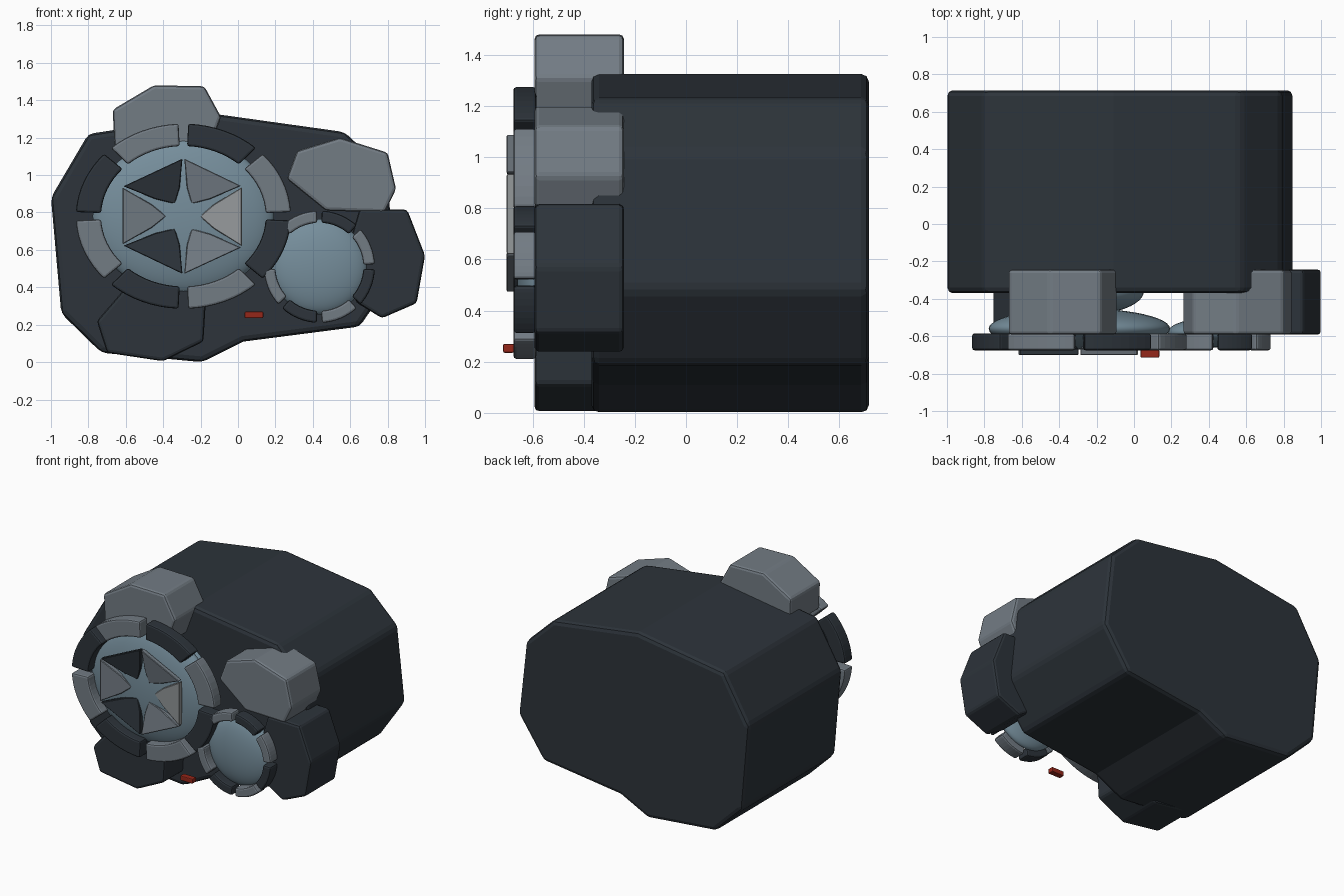
import bpy, bmesh
from math import cos, sin, pi, radians, hypot, atan2

if "Cube" in bpy.data.objects:
    bpy.data.objects.remove(bpy.data.objects["Cube"])


def material(name, r, g, b):
    m = bpy.data.materials.new(name)
    m.diffuse_color = (r, g, b, 1)
    m.use_nodes = True
    m.node_tree.nodes["Principled BSDF"].inputs["Base Color"].default_value = m.diffuse_color
    return m


DARK = material("dark_stone", 0.026, 0.034, 0.043)
LIGHT = material("light_stone", 0.17, 0.20, 0.23)
PALE = material("pale_stone", 0.30, 0.32, 0.33)
GLASS = material("blue_glass", 0.18, 0.27, 0.33)
RED = material("red_light", 0.30, 0.02, 0.01)


def loft(name, front, back, mat, bevel=0.0, segments=2):
    """Solid between two matching outlines of 3D points."""
    bm = bmesh.new()
    a = [bm.verts.new(p) for p in front]
    b = [bm.verts.new(p) for p in back]
    n = len(a)
    bm.faces.new(a)
    bm.faces.new(b[::-1])
    for i in range(n):
        j = (i + 1) % n
        bm.faces.new((a[j], a[i], b[i], b[j]))
    bmesh.ops.recalc_face_normals(bm, faces=bm.faces)
    me = bpy.data.meshes.new(name)
    bm.to_mesh(me)
    bm.free()
    ob = bpy.data.objects.new(name, me)
    bpy.context.collection.objects.link(ob)
    me.materials.append(mat)
    if bevel:
        mod = ob.modifiers.new("bevel", 'BEVEL')
        mod.width = bevel
        mod.segments = segments
        mod.limit_method = 'ANGLE'
        mod.angle_limit = radians(20)
    return ob


def slab(name, outline, y0, y1, mat, bevel):
    """Front-view outline (x, z) extruded along y."""
    return loft(name, [(x, y0, z) for x, z in outline],
                [(x, y1, z) for x, z in outline], mat, bevel)


def dome(name, loc, size, mat):
    bpy.ops.mesh.primitive_uv_sphere_add(segments=48, ring_count=24, location=loc)
    ob = bpy.context.object
    ob.name = name
    ob.scale = size
    ob.data.materials.append(mat)
    bpy.ops.object.shade_smooth()
    return ob


def segmented_ring(name, cx, cz, outer, inner):
    """Eight alternating arc blocks around an elliptical opening."""
    steps, gap = 8, 0.045
    for k in range(8):
        a0, a1 = k * pi / 4 + gap, (k + 1) * pi / 4 - gap
        angles = [a0 + (a1 - a0) * i / steps for i in range(steps + 1)]
        pts = [(cx + outer[0] * cos(t), cz + outer[1] * sin(t)) for t in angles]
        pts += [(cx + inner[0] * cos(t), cz + inner[1] * sin(t)) for t in reversed(angles)]
        slab(f"{name}_{k}", pts, -0.675, -0.585, DARK if k % 2 else LIGHT, 0.012)


# Main rock body
slab("rock_body", [(-0.80, 1.22), (-0.11, 1.325), (0.57, 1.23), (0.79, 1.02),
                   (0.85, 0.48), (0.65, 0.19), (0.03, 0.11), (-0.19, 0.0),
                   (-0.73, 0.05), (-0.945, 0.26), (-1.0, 0.88)],
     -0.37, 0.715, DARK, 0.03)

# Boulders around the front
slab("top_boulder", [(-0.67, 1.35), (-0.45, 1.48), (-0.18, 1.475), (-0.09, 1.31),
                     (-0.16, 1.12), (-0.45, 1.06), (-0.66, 1.15)],
     -0.592, -0.243, LIGHT, 0.018)
slab("right_boulder", [(0.315, 1.13), (0.545, 1.2), (0.80, 1.12), (0.845, 0.925),
                       (0.785, 0.80), (0.47, 0.81), (0.26, 0.98)],
     -0.592, -0.243, LIGHT, 0.018)
slab("side_boulder", [(0.65, 0.82), (0.905, 0.815), (1.0, 0.57), (0.955, 0.315),
                      (0.77, 0.235), (0.63, 0.32), (0.58, 0.58)],
     -0.592, -0.243, DARK, 0.018)
slab("bottom_boulder", [(-0.755, 0.22), (-0.60, 0.40), (-0.40, 0.46), (-0.17, 0.36),
                        (-0.185, 0.11), (-0.40, 0.005), (-0.70, 0.05)],
     -0.592, -0.243, DARK, 0.018)

# Large lens: dome, inner dome on the body and segmented rim
CX, CZ = -0.292, 0.78
dome("large_lens", (CX, -0.56, CZ), (0.485, 0.11, 0.42), GLASS)
dome("inner_lens", (CX, -0.36, CZ), (0.345, 0.13, 0.30), GLASS)
segmented_ring("large_rim", CX, CZ, (0.575, 0.495), (0.44, 0.375))

# Small lens and rim
dome("small_lens", (0.435, -0.58, 0.51), (0.255, 0.08, 0.255), GLASS)
segmented_ring("small_rim", 0.435, 0.51, (0.297, 0.30), (0.235, 0.235))

# Six shutter petals leaning into the large lens
corners = [(0.313, 0.16), (0.0, 0.31), (-0.325, 0.158),
           (-0.325, -0.155), (0.0, -0.31), (0.313, -0.165)]
petal_mats = [LIGHT, DARK, LIGHT, DARK, LIGHT, PALE]
for k in range(6):
    (x0, z0), (x1, z1) = corners[k], corners[(k + 1) % 6]
    mx, mz = (x0 + x1) / 2, (z0 + z1) / 2

    def at(f, s):
        """Point at fraction f out from the centre, s from first to second corner."""
        x = f * mx + s * (x1 - x0) / 2
        z = f * mz + s * (z1 - z0) / 2
        return CX + x, -0.702 + 0.048 * (1 - f), CZ + z

    front = [at(*p) for p in ((1, -0.97), (1, 0.97), (0.52, 0.40),
                              (0.28, 0.0), (0.52, -0.40))]
    back = [(x, y + 0.035, z) for x, y, z in front]
    loft(f"shutter_petal_{k}", front, back, petal_mats[k], 0.004, 1)

# Red indicator
slab("red_indicator", [(0.035, 0.235), (0.135, 0.235), (0.135, 0.27), (0.035, 0.27)],
     -0.715, -0.672, RED, 0.006)
